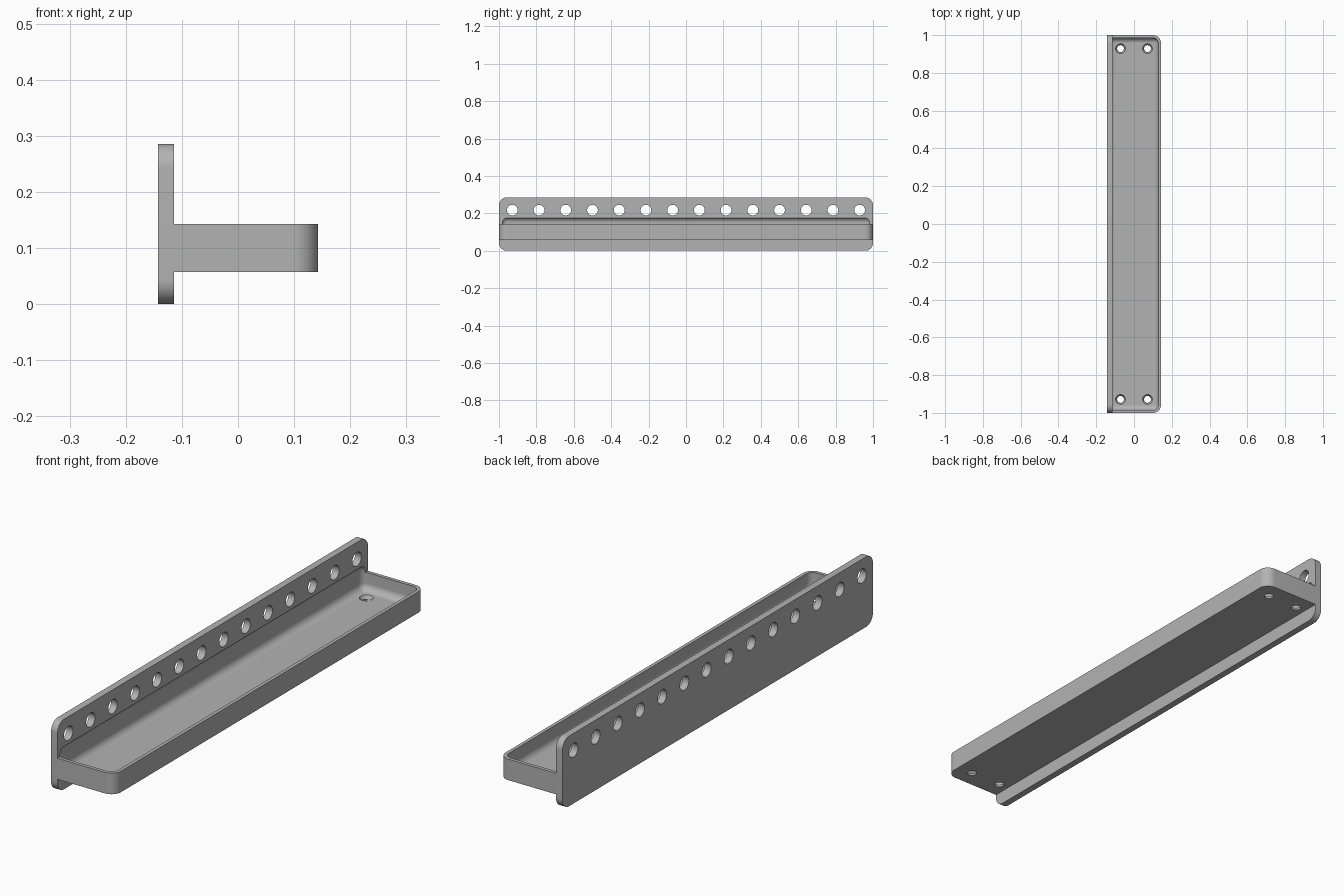
import bpy, bmesh, math
from mathutils import Matrix, Vector

if "Cube" in bpy.data.objects:
    bpy.data.objects.remove(bpy.data.objects["Cube"], do_unlink=True)

# Proportions follow the hole pitch
U = 1 / 7
WALL = U / 10
ROUND = 0.3 * U
PLATE_BACK, PLATE_FRONT = -U, -0.8 * U

grey = bpy.data.materials.new("Plain grey")
grey.use_nodes = True
COLOUR = (0.45, 0.45, 0.45, 1)
grey.diffuse_color = COLOUR
grey.node_tree.nodes["Principled BSDF"].inputs["Base Color"].default_value = COLOUR


def make_object(name, bm):
    mesh = bpy.data.meshes.new(name)
    bmesh.ops.recalc_face_normals(bm, faces=bm.faces[:])
    bm.to_mesh(mesh)
    bm.free()
    mesh.materials.append(grey)
    obj = bpy.data.objects.new(name, mesh)
    bpy.context.collection.objects.link(obj)
    return obj


def rounded_box(name, low, high, radius, rule, segments=12):
    """Box between two corners, rounding the edges that satisfy the rule."""
    low, high = Vector(low), Vector(high)
    bm = bmesh.new()
    bmesh.ops.create_cube(bm, size=1)
    bmesh.ops.scale(bm, vec=high - low, verts=bm.verts)
    bmesh.ops.translate(bm, vec=(low + high) / 2, verts=bm.verts)
    edges = [e for e in bm.edges if rule(e.verts[0].co, e.verts[1].co)]
    bmesh.ops.bevel(bm, geom=edges, offset=radius, segments=segments,
                    profile=0.5, affect='EDGES')
    return make_object(name, bm)


def bores(name, centres, r1, r2, depth, turn):
    """Row of round cutters, turned to face along the wanted axis."""
    bm = bmesh.new()
    for c in centres:
        bmesh.ops.create_cone(bm, cap_ends=True, segments=32, radius1=r1, radius2=r2,
                              depth=depth, matrix=Matrix.Translation(c) @ turn)
    return make_object(name, bm)


def combine(target, tool, operation):
    mod = target.modifiers.new("combine", 'BOOLEAN')
    mod.operation, mod.solver, mod.object = operation, 'EXACT', tool
    bpy.context.view_layer.objects.active = target
    bpy.ops.object.modifier_apply(modifier=mod.name)
    bpy.data.objects.remove(tool, do_unlink=True)


# Upright mounting plate with rounded corners
rail = rounded_box("shelf_rail", (PLATE_BACK, -1, 0), (PLATE_FRONT, 1, 2 * U), ROUND,
                   lambda a, b: abs(a.x - b.x) > 0.01)

# Shallow tray with its two outer corners rounded
tray = rounded_box("tray", (PLATE_FRONT - WALL / 2, -1, 0.4 * U), (U, 1, U), ROUND,
                   lambda a, b: abs(a.z - b.z) > 0.01 and a.x > 0)
combine(rail, tray, 'UNION')

# Rounded hollow, which also bites into the plate
hollow = rounded_box("hollow", (-U + WALL, -1 + WALL, U / 2),
                     (U - WALL, 1 - WALL, 1.25 * U), 2 * WALL, lambda a, b: True)
combine(rail, hollow, 'DIFFERENCE')

# Row of holes through the plate
row = [(-0.9 * U, (i - 6.5) * U, 1.52 * U) for i in range(14)]
combine(rail, bores("plate_bores", row, 0.2 * U, 0.2 * U, U / 2,
                    Matrix.Rotation(math.pi / 2, 4, 'Y')), 'DIFFERENCE')

# Tapered screw holes at the tray corners
corners = [(x * U, y * 6.5 * U, 0.45 * U) for x in (-0.5, 0.5) for y in (-1, 1)]
combine(rail, bores("tray_bores", corners, 0.1 * U, 0.21 * U, 0.2 * U,
                    Matrix.Identity(4)), 'DIFFERENCE')

bpy.ops.object.select_all(action='DESELECT')
rail.select_set(True)
bpy.context.view_layer.objects.active = rail
bpy.ops.object.shade_smooth_by_angle(angle=math.radians(30))
